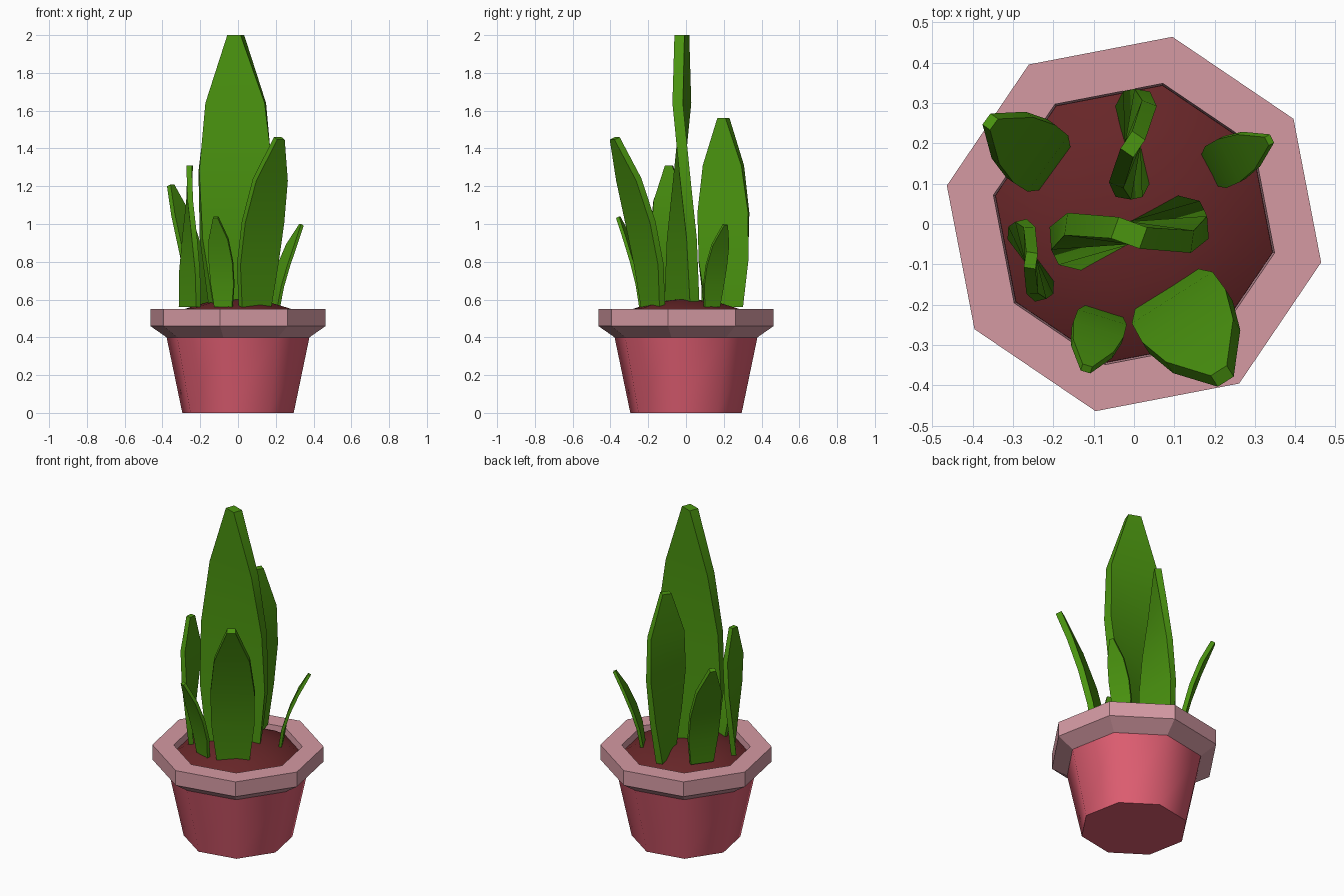
import bpy, bmesh, math
from mathutils import Vector

if "Cube" in bpy.data.objects:
    bpy.data.objects.remove(bpy.data.objects["Cube"])


def material(name, rgb):
    m = bpy.data.materials.new(name)
    m.diffuse_color = (*rgb, 1)
    m.use_nodes = True
    m.node_tree.nodes["Principled BSDF"].inputs["Base Color"].default_value = m.diffuse_color
    return m


CLAY = material("rose clay", (0.73, 0.11, 0.165))
RIM = material("pale pink clay", (0.66, 0.32, 0.365))
SOIL = material("dark red soil", (0.135, 0.019, 0.021))
LEAF = material("leaf green", (0.07, 0.30, 0.005))


def finish(name, bm, mat, angle):
    bmesh.ops.recalc_face_normals(bm, faces=bm.faces)
    me = bpy.data.meshes.new(name)
    bm.to_mesh(me)
    bm.free()
    me.materials.append(mat)
    ob = bpy.data.objects.new(name, me)
    bpy.context.collection.objects.link(ob)
    bpy.ops.object.select_all(action='DESELECT')
    ob.select_set(True)
    bpy.context.view_layer.objects.active = ob
    if angle:
        bpy.ops.object.shade_smooth_by_angle(angle=math.radians(angle))
    return ob


def loft(bm, rings, closed=False):
    """Bridge rings of points; cap both ends, or join them into a ring."""
    vr = [[bm.verts.new(p) for p in r] for r in rings]
    n = len(vr[0])
    pairs = list(zip(vr, vr[1:])) + ([(vr[-1], vr[0])] if closed else [])
    for a, b in pairs:
        for i in range(n):
            bm.faces.new((a[i], a[(i + 1) % n], b[(i + 1) % n], b[i]))
    if not closed:
        bm.faces.new(vr[0])
        bm.faces.new(vr[-1])


def lathe(name, profile, mat, angle, closed=False):
    bm = bmesh.new()
    turn = [math.radians(33.4 + 45 * k) for k in range(8)]
    loft(bm, [[(r * math.cos(a), r * math.sin(a), z) for a in turn]
              for r, z in profile], closed)
    return finish(name, bm, mat, angle)


# Octagonal pot, rim and domed soil
lathe("pot_body", [(0.301, 0), (0.388, 0.41)], CLAY, 50)
lathe("pot_rim", [(0.386, 0.40), (0.474, 0.46), (0.474, 0.55),
                  (0.356, 0.55), (0.345, 0.42)], RIM, 0, True)
lathe("soil", [(0.352, 0.45), (0.351, 0.51), (0.28, 0.553),
               (0.16, 0.588), (0.05, 0.60)], SOIL, 50)

# Leaf half widths per ring, as a share of leaf height
WIDTHS = (0.102, 0.132, 0.136, 0.11, 0.026)
BASE_Z = 0.56


def leaf(name, x, y, top, yaw, twist=0.0, lean=0.0):
    """Blade with width along yaw; twists with height or arcs outward."""
    h = top - BASE_Z
    t = 0.0195 * h
    bm = bmesh.new()
    rings = []
    for i, w in enumerate(WIDTHS):
        s = i / 4
        a = math.radians(yaw + twist * s)
        side = Vector((math.cos(a), math.sin(a), 0))
        out = Vector((math.sin(a), -math.cos(a), 0))
        c = Vector((x, y, BASE_Z + h * s)) + out * lean * s ** 1.6
        slope = lean * 1.6 * s ** 0.6 / h
        nrm = (out - Vector((0, 0, slope))).normalized()
        if i == 4:
            c.z -= t * abs(nrm.z)
        rings.append([c + side * w * h * u + nrm * t * v
                      for u, v in ((-1, -1), (1, -1), (1, 1), (-1, 1))])
    loft(bm, rings)
    return finish(name, bm, LEAF, 30)


# Upright twisted leaves
leaf("leaf_centre", -0.012, -0.022, 2.0, 28, twist=-48)
leaf("leaf_back", -0.003, 0.198, 1.56, 104, twist=-48)
leaf("leaf_left", -0.256, -0.09, 1.31, 127, twist=-46)

# Outward-arching leaves (yaw is the lean direction plus 90 degrees)
leaf("leaf_front_right", 0.09, -0.175, 1.46, 32.5, lean=0.24)
leaf("leaf_right", 0.195, 0.137, 1.0, 117, lean=0.158)
leaf("leaf_front_left", -0.077, -0.225, 1.04, -17, lean=0.14)
leaf("leaf_back_left", -0.207, 0.145, 1.21, 234, lean=0.185)
